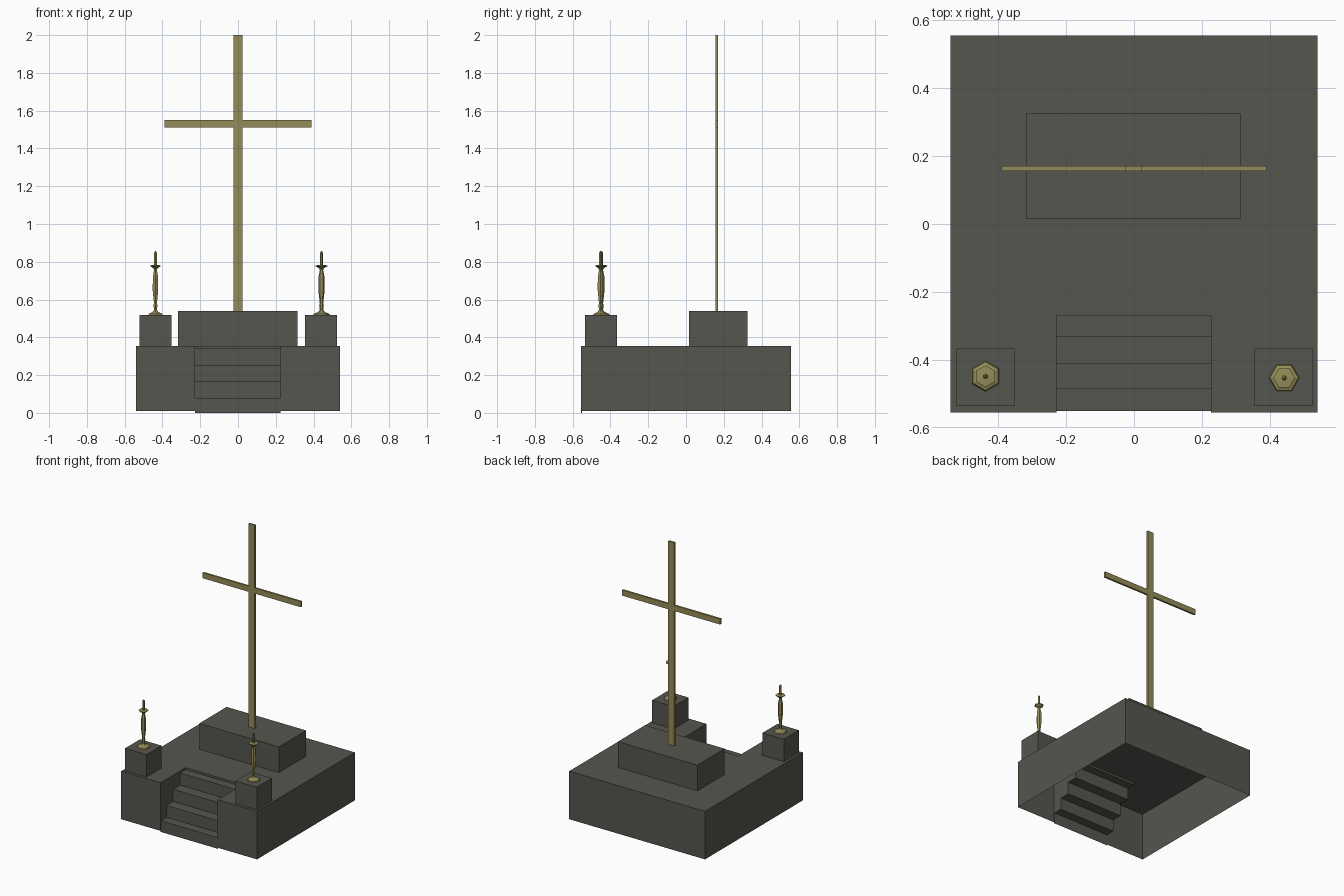
import bpy
import bmesh
from math import cos, sin, pi, radians

cube = bpy.data.objects.get("Cube")
if cube:
    bpy.data.objects.remove(cube)


def material(name, color):
    m = bpy.data.materials.new(name)
    m.use_nodes = True
    m.diffuse_color = color
    m.node_tree.nodes["Principled BSDF"].inputs["Base Color"].default_value = color
    return m


STONE = material("dark stone", (0.092, 0.092, 0.08, 1))
BRASS = material("dull brass", (0.3, 0.265, 0.098, 1))


def finish(name, bm, mat, fix_normals=True):
    if fix_normals:
        bmesh.ops.recalc_face_normals(bm, faces=bm.faces)
    mesh = bpy.data.meshes.new(name)
    bm.to_mesh(mesh)
    bm.free()
    mesh.materials.append(mat)
    obj = bpy.data.objects.new(name, mesh)
    bpy.context.collection.objects.link(obj)
    return obj


def box(name, x, y, z, mat):
    bm = bmesh.new()
    bmesh.ops.create_cube(bm, size=1)
    for v in bm.verts:
        for i, (lo, hi) in enumerate((x, y, z)):
            v.co[i] = lo if v.co[i] < 0 else hi
    return finish(name, bm, mat)


# Platform dimensions, with the stairwell cut into its front
W, D, LOW, TOP = 0.54, 0.555, 0.01, 0.355
S0, S1, BACK = -0.228, 0.226, -0.27
risers = [(-0.55, 0.08), (-0.485, 0.165), (-0.41, 0.253), (-0.332, 0.34), (BACK, TOP)]

# Stair profile, from the floor up to the platform top
profile = [(risers[0][0], 0.0)]
for y, z in risers:
    profile += [(y, profile[-1][1]), (y, z)]
profile = profile[1:]

# Hollow platform, open underneath
bm = bmesh.new()


def face(*points):
    bm.faces.new([bm.verts.new(p) for p in points])


def wall(a, b):
    face((*a, LOW), (*b, LOW), (*b, TOP), (*a, TOP))


outline = [(S1, -D), (W, -D), (W, D), (-W, D), (-W, -D), (S0, -D)]
for a, b in zip(outline, outline[1:]):
    wall(a, b)
face(*[(x, y, TOP) for x, y in outline + [(S0, BACK), (S1, BACK)]])
for x in (S0, S1):
    cheek = [(x, y, z) for y, z in profile] + [(x, -D, TOP), (x, -D, 0.0)]
    face(*(cheek if x == S0 else reversed(cheek)))
finish("platform", bm, STONE, fix_normals=False)

# Stairs as a folded sheet
bm = bmesh.new()
for (y0, z0), (y1, z1) in zip(profile, profile[1:]):
    face((S0, y0, z0), (S1, y0, z0), (S1, y1, z1), (S0, y1, z1))
finish("stairs", bm, STONE, fix_normals=False)

# Altar block and two pedestals
box("altar_block", (-0.318, 0.314), (0.015, 0.325), (TOP, 0.54), STONE)
box("right_pedestal", (-0.522, -0.352), (-0.536, -0.366), (TOP, 0.517), STONE)
box("left_pedestal", (0.355, 0.525), (-0.536, -0.366), (TOP, 0.517), STONE)

# Cross: post and two arms
box("cross_post", (-0.025, 0.023), (0.156, 0.17), (0.54, 2.0), BRASS)
for name, x in (("right_arm", (-0.39, -0.025)), ("left_arm", (0.023, 0.39))):
    box("cross_" + name, x, (0.156, 0.17), (1.51, 1.55), BRASS)

# Candlesticks: six-sided turned profile of (radius, height)
turned = [(0.045, 0.517), (0.042, 0.524), (0.018, 0.534), (0.009, 0.545),
          (0.012, 0.57), (0.009, 0.58), (0.017, 0.65), (0.016, 0.72),
          (0.009, 0.755), (0.012, 0.765), (0.032, 0.777), (0.032, 0.781),
          (0.008, 0.783), (0.008, 0.848), (0.003, 0.856)]


def candlestick(name, cx, cy, turn):
    bm = bmesh.new()
    rings = [[bm.verts.new((cx + r * cos(turn + k * pi / 3),
                            cy + r * sin(turn + k * pi / 3), z)) for k in range(6)]
             for r, z in turned]
    for a, b in zip(rings, rings[1:]):
        for k in range(6):
            n = (k + 1) % 6
            bm.faces.new((a[k], a[n], b[n], b[k]))
    bm.faces.new(rings[0])
    bm.faces.new(rings[-1])
    finish(name, bm, BRASS)


candlestick("right_candlestick", -0.437, -0.448, radians(30))
candlestick("left_candlestick", 0.442, -0.453, 0)
